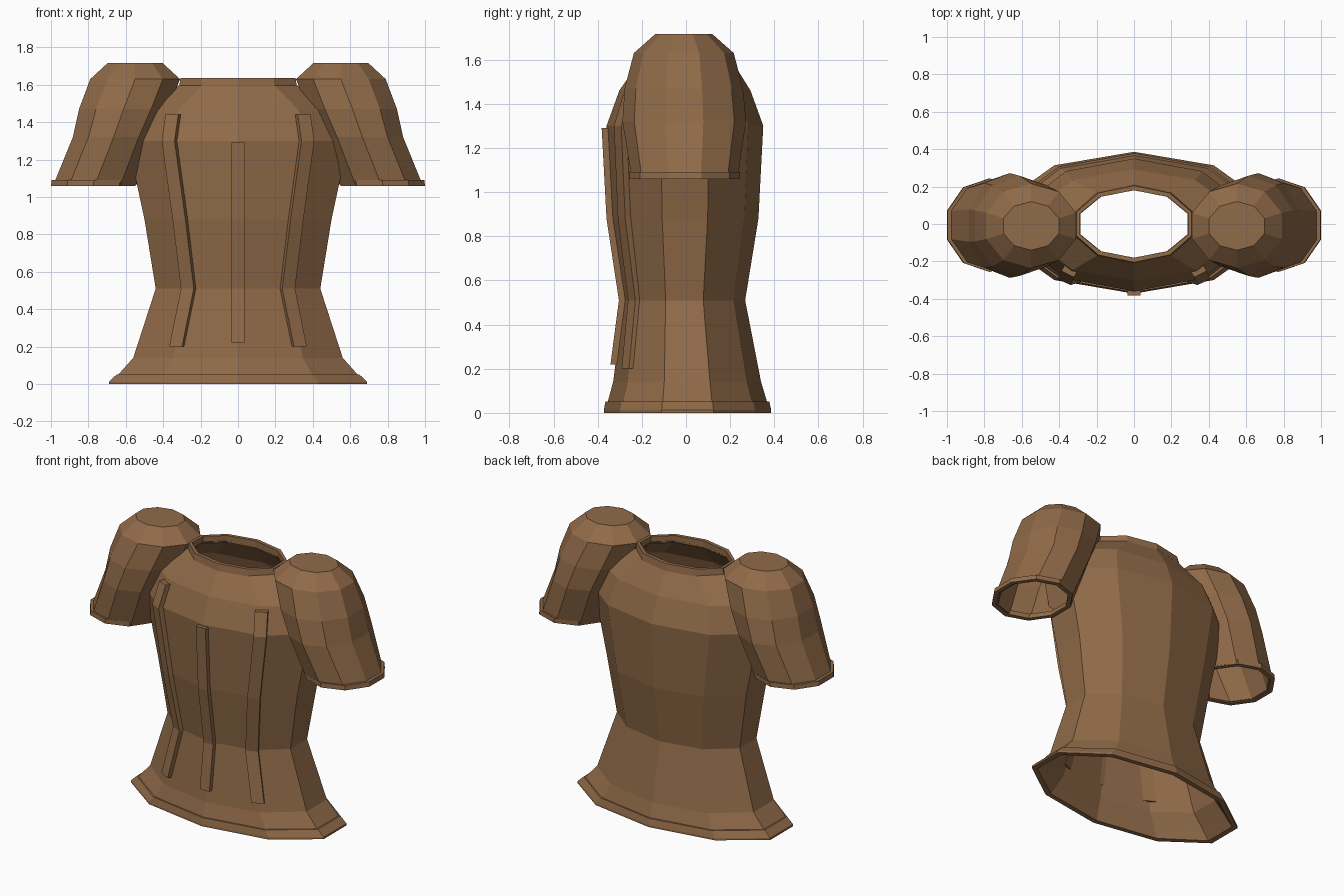
import bpy, bmesh, math
from mathutils import Vector

if "Cube" in bpy.data.objects:
    bpy.data.objects.remove(bpy.data.objects["Cube"])

brown = bpy.data.materials.new("brown_cloth")
brown.diffuse_color = (0.28, 0.145, 0.065, 1)
brown.use_nodes = True
brown.node_tree.nodes["Principled BSDF"].inputs["Base Color"].default_value = brown.diffuse_color
N = 10


def finish(name, bm):
    bmesh.ops.recalc_face_normals(bm, faces=bm.faces)
    me = bpy.data.meshes.new(name)
    bm.to_mesh(me)
    bm.free()
    me.materials.append(brown)
    ob = bpy.data.objects.new(name, me)
    bpy.context.collection.objects.link(ob)
    return ob


def loft(name, rings, cap=False, loop=False):
    """Ten-sided elliptical rings (cx, cy, z, half_width_x, half_depth_y)."""
    bm = bmesh.new()
    loops = []
    for cx, cy, z, hx, hy in rings:
        rx = hx / math.cos(math.pi / N)     # flat facet faces +-x
        loops.append([bm.verts.new((cx + rx * math.cos(a), cy + hy * math.sin(a), z))
                      for a in [2 * math.pi * (i + 0.5) / N for i in range(N)]])
    pairs = list(zip(loops, loops[1:]))
    if loop:
        pairs.append((loops[-1], loops[0]))
    for p, q in pairs:
        for i in range(N):
            j = (i + 1) % N
            bm.faces.new((p[i], p[j], q[j], q[i]))
    if cap:
        bm.faces.new(loops[0])
        bm.faces.new(loops[-1])
    return finish(name, bm)


def inset(rings, t):
    return [(cx, cy, z, hx - t, hy - t) for cx, cy, z, hx, hy in rings]


# bodice shell: outside upward, then inside downward
body = [(0, .007, 0, .685, .375), (0, .005, .14, .56, .335), (0, -.007, .51, .44, .275),
        (0, -.005, .88, .50, .333), (0, -.005, 1.30, .59, .355), (0, -.005, 1.46, .53, .297),
        (0, 0, 1.60, .31, .205)]
loft("bodice", body + inset(body, .025)[::-1], loop=True)

# hem band and neck trim
loft("hem_band", [(0, .007, 0, .69, .379), (0, .007, .012, .69, .379), (0, .006, .052, .648, .371),
                  (0, .006, .052, .61, .335), (0, .007, 0, .655, .347)], loop=True)
loft("neck_trim", [(0, 0, 1.59, .315, .212), (0, 0, 1.635, .308, .205),
                   (0, 0, 1.635, .29, .18), (0, 0, 1.59, .29, .18)], loop=True)


# puffed sleeves with cuffs
sleeve = [(.55, -.01, 1.715, .148, .13), (.55, -.01, 1.63, .24, .226), (.612, -.01, 1.47, .238, .268),
          (.665, -.008, 1.32, .218, .28), (.765, -.006, 1.065, .222, .24)]
cuff = [(.774, -.006, 1.06, .226, .25), (.77, -.006, 1.09, .226, .25),
        (.77, -.006, 1.09, .20, .22), (.774, -.006, 1.06, .20, .22)]
for side, s in (("right", 1), ("left", -1)):
    flip = lambda rs: [(r[0] * s,) + r[1:] for r in rs]
    lining = inset(sleeve, .022)[::-1]
    lining[-1] = lining[-1][:2] + (1.69,) + lining[-1][3:]
    loft(side + "_sleeve", flip(sleeve + lining), cap=True)
    loft(side + "_cuff", flip(cuff), loop=True)


# boning strips following the front of the bodice
def strip(name, path, angle, half, depth=.02):
    n = Vector((math.sin(angle), -math.cos(angle), 0))
    t = Vector((math.cos(angle), math.sin(angle), 0))
    bm = bmesh.new()
    sec = []
    for p in path:
        p = Vector(p)
        sec.append([bm.verts.new(p + t * a * half + n * b)
                    for a, b in ((-1, -.03), (1, -.03), (1, depth), (-1, depth))])
    for p, q in zip(sec, sec[1:]):
        for i in range(4):
            j = (i + 1) % 4
            bm.faces.new((p[i], p[j], q[j], q[i]))
    bm.faces.new(sec[0])
    bm.faces.new(sec[-1])
    finish(name, bm)


strip("front_boning", [(0, -.322, .22), (0, -.284, .51), (0, -.34, .88), (0, -.362, 1.29)], 0, .034)
for side, s in (("right", 1), ("left", -1)):
    strip(side + "_boning", [(s * .325, -.257, .2), (s * .262, -.228, .51), (s * .307, -.274, .88),
                             (s * .365, -.292, 1.30), (s * .345, -.25, 1.44)], s * .45, .038)
